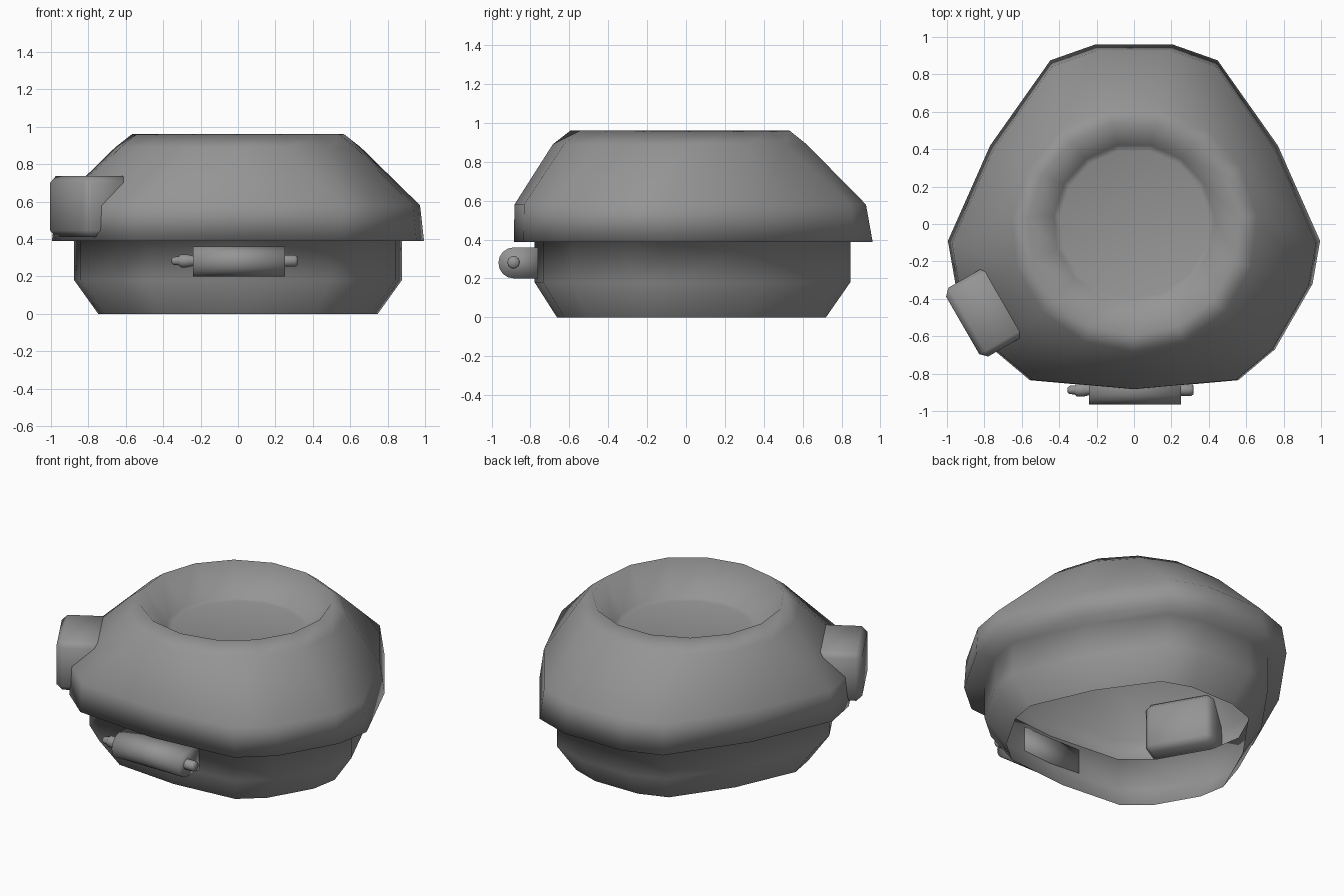
import bpy, bmesh, math
from mathutils import Matrix

if "Cube" in bpy.data.objects:
    bpy.data.objects.remove(bpy.data.objects["Cube"])

# Dark grey finish shared by all parts
grey = bpy.data.materials.new("dark_grey")
grey.diffuse_color = (.3, .3, .3, 1)
grey.use_nodes = True
grey.node_tree.nodes["Principled BSDF"].inputs["Base Color"].default_value = grey.diffuse_color


def finish(name, bm, angle=180):
    me = bpy.data.meshes.new(name)
    bm.to_mesh(me)
    bm.free()
    me.materials.append(grey)
    ob = bpy.data.objects.new(name, me)
    bpy.context.collection.objects.link(ob)
    bpy.ops.object.select_all(action='DESELECT')
    ob.select_set(True)
    bpy.context.view_layer.objects.active = ob
    bpy.ops.object.shade_smooth_by_angle(angle=math.radians(angle))
    return ob


def loft(bm, rings, cap_start=False, cap_end=False):
    vs = [[bm.verts.new(p) for p in r] for r in rings]
    n = len(vs[0])
    for a, b in zip(vs, vs[1:]):
        for j in range(n):
            k = (j + 1) % n
            bm.faces.new((a[j], a[k], b[k], b[j]))
    if cap_start:
        bm.faces.new(vs[0][::-1])
    if cap_end:
        bm.faces.new(vs[-1])


# Body shell: open below, rounded-triangle plan blending into a round bowl
half = [(0, -.885), (.555, -.835), (.75, -.67), (.95, -.32), (.99, -.09),
        (.765, .42), (.445, .875), (.205, .96)]
plan = half + [(-x, y) for x, y in half[:0:-1]]


def plan_ring(sx, sy, dy, z):
    return [(x * sx, y * sy + dy, z) for x, y in plan]


def round_ring(r, dy, z):
    n = len(plan)
    return [(r * math.sin(2 * math.pi * j / n),
             dy - r * math.cos(2 * math.pi * j / n), z) for j in range(n)]


bm = bmesh.new()
rings = [plan_ring(.755, .75, 0, 0), plan_ring(.885, .88, 0, .18),
         plan_ring(.885, .88, 0, .39), plan_ring(1.005, 1, 0, .388),
         plan_ring(.983, .98, -.015, .58)]
rings += [round_ring(r, dy, z) for r, dy, z in
          [(.66, -.025, .89), (.57, -.025, .96), (.43, 0, .77),
           (.40, 0, .76)]]
loft(bm, rings, cap_end=True)
finish("bowl_body", bm)

# Side block, turned to face outward at the front left
bm = bmesh.new()
bmesh.ops.create_cube(bm, size=1)
bmesh.ops.scale(bm, vec=(.28, .425, .325), verts=bm.verts)
bmesh.ops.bevel(bm, geom=bm.edges[:], offset=.035, segments=1,
                affect='EDGES', profile=.5)
bmesh.ops.transform(bm, verts=bm.verts, matrix=Matrix.Translation(
    (-.795, -.472, .573)) @ Matrix.Rotation(math.radians(30), 4, 'Z'))
finish("side_block", bm)

# Hinge block with a half-round front
bm = bmesh.new()
arc = [(-.885 - .08 * math.sin(math.pi * i / 8),
        .28 + .08 * math.cos(math.pi * i / 8)) for i in range(9)]
section = [(-.76, .36)] + arc + [(-.76, .20)]
loft(bm, [[(x, y, z) for y, z in section] for x in (-.24, .25)], True, True)
bmesh.ops.recalc_face_normals(bm, faces=bm.faces)
finish("hinge_block", bm)

# Hinge pin with a stepped tip on the left
bm = bmesh.new()
pin = [(-.355, .012), (-.345, .022), (-.315, .025), (-.305, .036),
       (-.27, .036), (-.24, .028), (.25, .033), (.305, .033), (.318, .024)]
loft(bm, [[(x, -.887 + r * math.cos(math.pi * i / 5),
            .283 + r * math.sin(math.pi * i / 5)) for i in range(10)]
          for x, r in pin], True, True)
bmesh.ops.recalc_face_normals(bm, faces=bm.faces)
finish("hinge_pin", bm)
